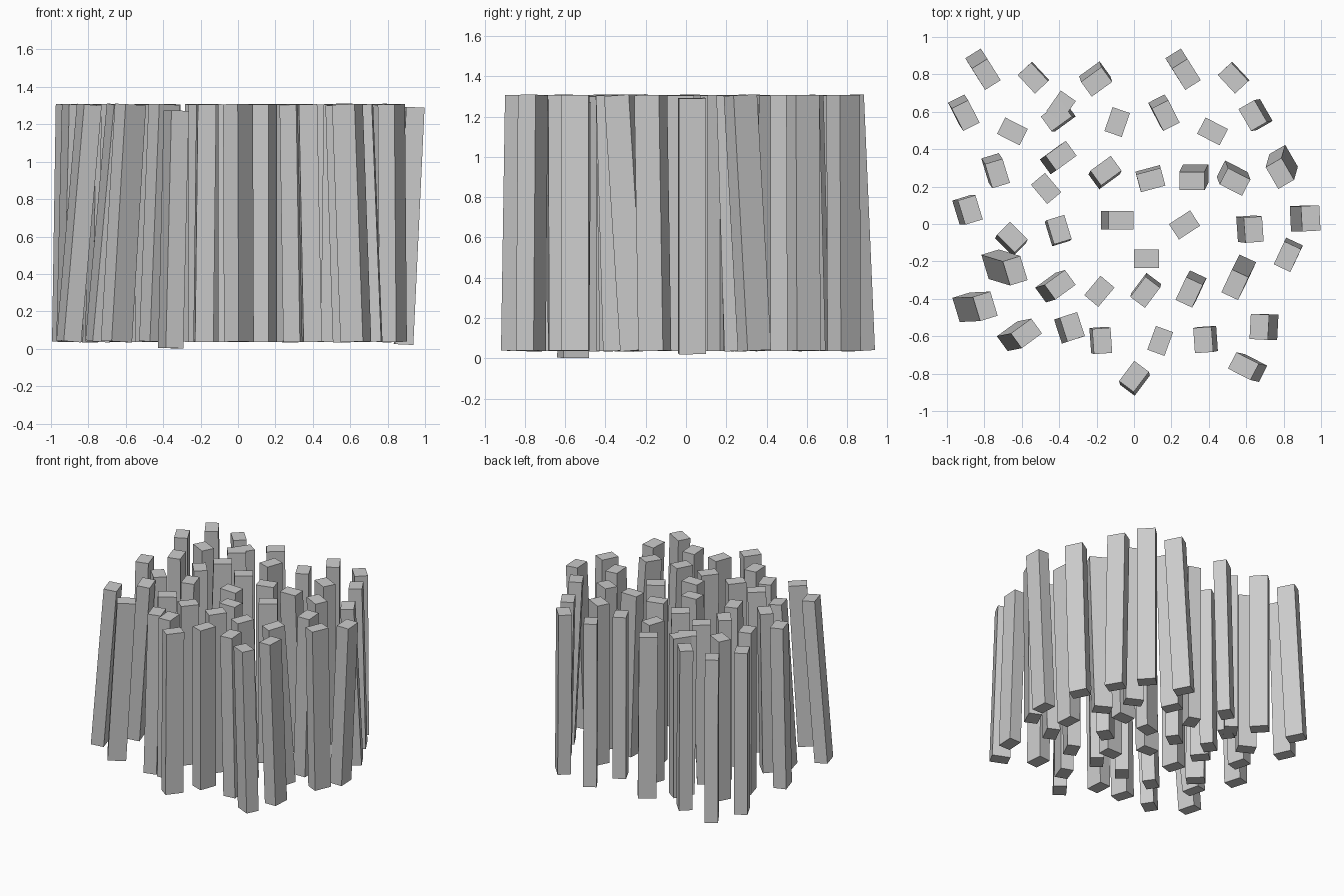
import bpy, bmesh
from math import radians
from mathutils import Vector, Matrix

LONG, SHORT, LENGTH, MID = 0.135, 0.098, 1.27, 0.672
count = 0


def post(x, y, yaw, dx=0.0, dy=0.0, mid=MID):
    """Square-cut post: top centre (x, y), foot shifted by (dx, dy)."""
    global count
    count += 1
    axis = Vector((-dx, -dy, LENGTH)).normalized()
    tilt = Vector((0, 0, 1)).rotation_difference(axis).to_matrix().to_4x4()
    size = Matrix.Diagonal((LONG, SHORT, LENGTH, 1))
    place = Matrix.Translation((x + dx / 2, y + dy / 2, mid))
    bm = bmesh.new()
    bmesh.ops.create_cube(bm, size=1)
    bm.transform(place @ tilt @ Matrix.Rotation(radians(yaw), 4, 'Z') @ size)
    name = f"post_{count:02d}"
    mesh = bpy.data.meshes.new(name)
    bm.to_mesh(mesh)
    bm.free()
    bpy.context.collection.objects.link(bpy.data.objects.new(name, mesh))


# Back cluster of four posts, repeated to the right
for shift in (0, 1.07):
    post(-.79 + shift, .80, -58, -.035, .055)
    post(-.90 + shift, .58, -63, -.02, .03)
    post(-.54 + shift, .78, -47, .005, .005)
    post(-.65 + shift, .495, -27)

# Upright posts: x, y, yaw
for x, y, yaw in [(-.39, .63, 55), (-.09, .545, 71), (-.47, .19, -50),
                  (.27, -.005, 33), (.067, -.185, 0), (-.185, -.36, 50),
                  (.14, -.625, 70)]:
    post(x, y, yaw)

# Leaning posts grouped by yaw: top x, top y, foot offset x, y
leaning = {
    -86: [(.64, -.03, -.04, .005), (-.17, -.625, -.015, .005),
          (.37, -.62, .025, .005)],
    -73: [(-.73, .27, -.02, .03), (-.875, .075, -.03, 0),
          (-.40, -.03, -.01, -.01), (-.635, -.25, -.115, .035),
          (-.795, -.44, -.11, -.005)],
    -60: [(.635, .58, .03, .005), (.78, .27, .02, .07)],
    -45: [(-.65, -.07, -.01, -.02)],
    -27: [(.54, .225, -.015, .04), (.585, -.76, .045, -.01)],
    0: [(.31, .23, .02, .04), (-.07, .02, -.04, 0)],
    15: [(.09, .235, -.005, .015)],
    36: [(-.20, .76, -.01, .03), (-.415, .575, .02, 0),
         (-.39, .365, -.03, -.02), (-.15, .285, -.01, -.02),
         (-.395, -.325, -.05, -.015), (-.575, -.585, -.075, -.015)],
    53: [(.06, -.365, .005, .02), (0, -.815, .005, -.02)],
    65: [(.82, -.175, .01, .02), (.295, -.365, .02, .035),
         (.54, -.325, .04, .08)],
    87: [(.67, -.55, .05, 0)],
}
for yaw, posts in leaning.items():
    for x, y, dx, dy in posts:
        post(x, y, yaw, dx, dy)

# Two posts driven slightly deeper
post(.945, .03, -87, -.06, 0, .657)
post(-.33, -.55, -72, -.03, -.01, .638)
